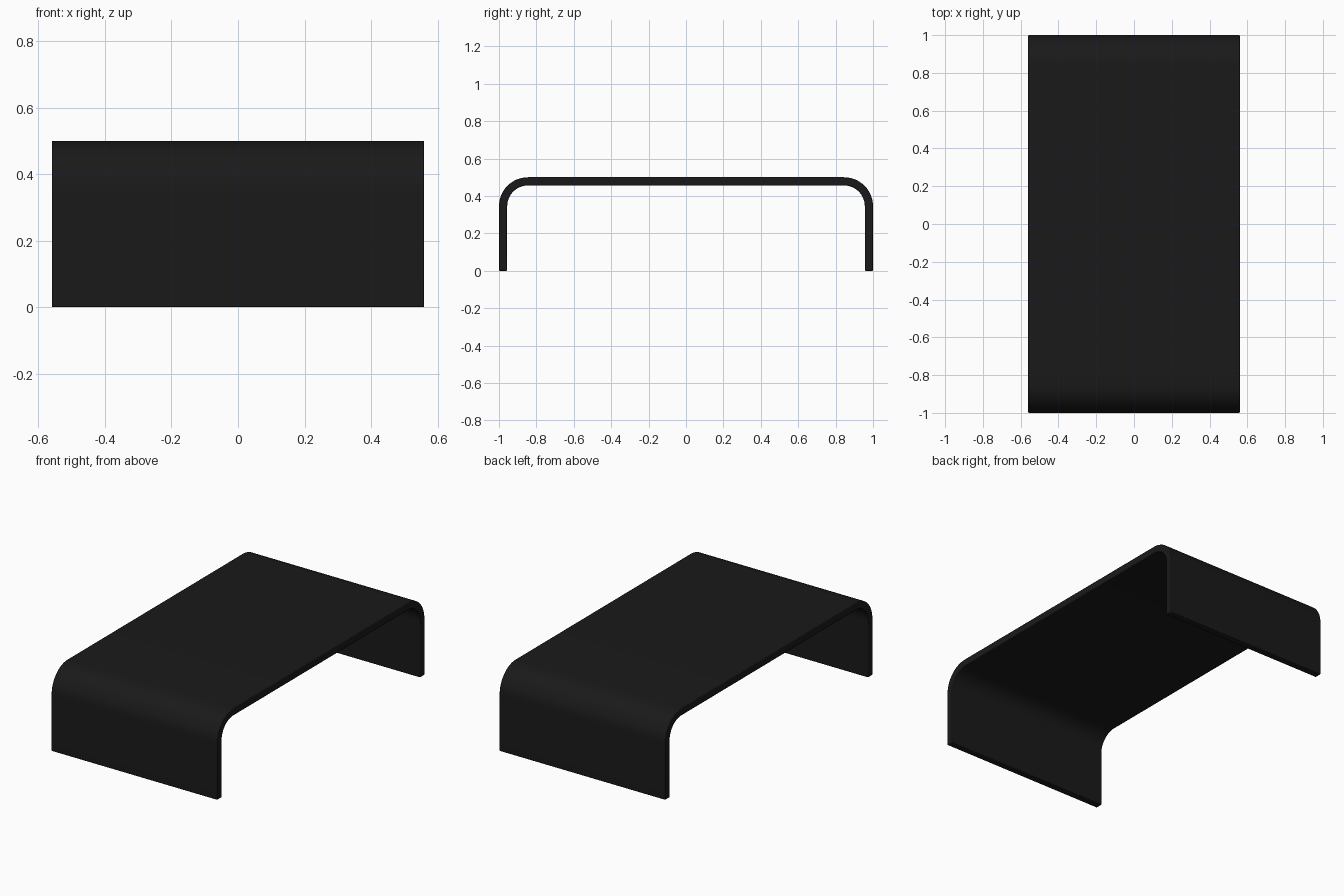
import bpy, bmesh
from math import sin, cos, pi

if "Cube" in bpy.data.objects:
    bpy.data.objects.remove(bpy.data.objects["Cube"])

HALF_X, HALF_Y, H, T, R = 0.56, 1.0, 0.5, 0.044, 0.155
STEPS = 12


def arch(half_y, top, radius):
    """Inverted-U outline in (y, z), from the front foot to the back foot."""
    pts = [(-half_y, 0)]
    for side in (-1, 1):
        for i in range(STEPS + 1):
            a = (pi - pi / 2 * i / STEPS) if side < 0 else (pi / 2 - pi / 2 * i / STEPS)
            pts.append((side * (half_y - radius) + radius * cos(a),
                        top - radius + radius * sin(a)))
    return pts + [(half_y, 0)]


# Bent-sheet table: strip of quads between outer and inner arch, extruded along x
outer = arch(HALF_Y, H, R)
inner = arch(HALF_Y - T, H - T, R - T)
bm = bmesh.new()
o = [bm.verts.new((-HALF_X, y, z)) for y, z in outer]
n = [bm.verts.new((-HALF_X, y, z)) for y, z in inner]
for i in range(len(o) - 1):
    bm.faces.new((o[i], o[i + 1], n[i + 1], n[i]))
res = bmesh.ops.extrude_face_region(bm, geom=bm.faces[:])
bmesh.ops.translate(bm, vec=(2 * HALF_X, 0, 0),
                    verts=[g for g in res["geom"] if isinstance(g, bmesh.types.BMVert)])
bmesh.ops.recalc_face_normals(bm, faces=bm.faces[:])
mesh = bpy.data.meshes.new("bent_table")
bm.to_mesh(mesh)
bm.free()
table = bpy.data.objects.new("bent_table", mesh)
bpy.context.collection.objects.link(table)

# Slightly softened rims
bevel = table.modifiers.new("soft_edges", 'BEVEL')
bevel.width = 0.004
bevel.segments = 2
bevel.limit_method = 'ANGLE'

# Black finish
mat = bpy.data.materials.new("black_finish")
mat.diffuse_color = (0.01, 0.01, 0.01, 1)
mat.use_nodes = True
mat.node_tree.nodes["Principled BSDF"].inputs["Base Color"].default_value = mat.diffuse_color
mesh.materials.append(mat)

bpy.context.view_layer.objects.active = table
table.select_set(True)
bpy.ops.object.shade_smooth_by_angle()
